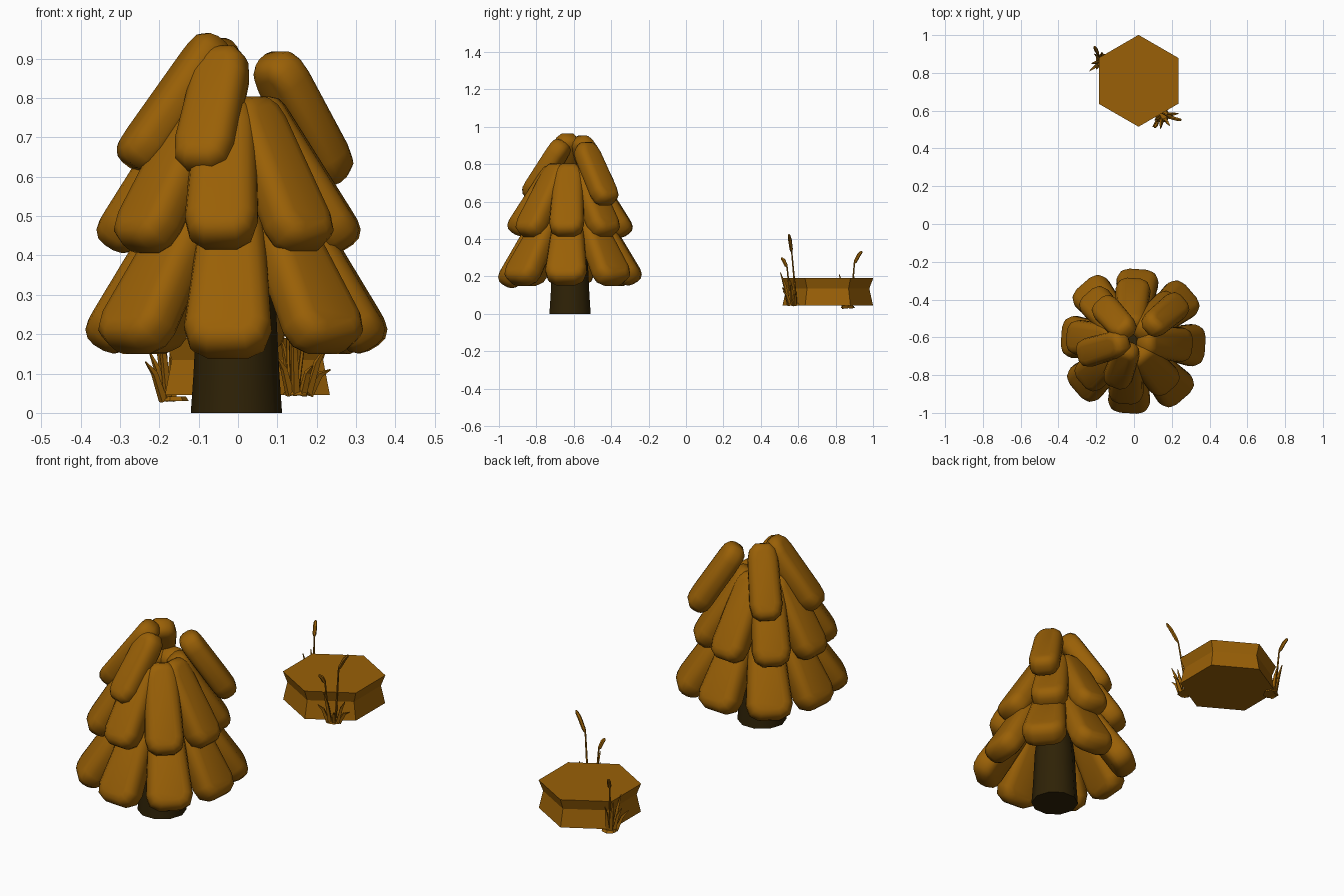
import bpy, bmesh, math
from mathutils import Vector

if "Cube" in bpy.data.objects:
    bpy.data.objects.remove(bpy.data.objects["Cube"])


def mat(name, rgb):
    m = bpy.data.materials.new(name)
    m.diffuse_color = (*rgb, 1)
    m.use_nodes = True
    m.node_tree.nodes["Principled BSDF"].inputs["Base Color"].default_value = m.diffuse_color
    return m


AMBER = mat("amber_brown", (0.32, 0.117, 0.002))
DARK = mat("dark_bark", (0.028, 0.016, 0.002))
TREE = Vector((-0.004, -0.62, 0))


def finish(bm, name, material, smooth=None):
    bmesh.ops.recalc_face_normals(bm, faces=bm.faces)
    me = bpy.data.meshes.new(name)
    bm.to_mesh(me)
    bm.free()
    ob = bpy.data.objects.new(name, me)
    me.materials.append(material)
    bpy.context.collection.objects.link(ob)
    if smooth:
        bpy.ops.object.select_all(action='DESELECT')
        ob.select_set(True)
        bpy.context.view_layer.objects.active = ob
        bpy.ops.object.shade_smooth_by_angle(angle=math.radians(smooth))
    return ob


def skin(bm, rings):
    """Bridge rings of points and cap both ends."""
    vs = [[bm.verts.new(p) for p in r] for r in rings]
    n = len(vs[0])
    for a, b in zip(vs, vs[1:]):
        for i in range(n):
            bm.faces.new((a[i], a[(i + 1) % n], b[(i + 1) % n], b[i]))
    bm.faces.new(vs[0][::-1])
    bm.faces.new(vs[-1])


def lathe(name, centre, profile, sides, material, start=0.0, smooth=None):
    bm = bmesh.new()
    skin(bm, [[Vector((centre[0] + r * math.cos(start + math.tau * i / sides),
                       centre[1] + r * math.sin(start + math.tau * i / sides), z))
               for i in range(sides)] for r, z in profile])
    return finish(bm, name, material, smooth)


def leaf(name, low, top, angle, w_low, w_top, thick):
    """Rounded slab hanging from top to low, facing outward at angle (degrees)."""
    low, top = Vector(low), Vector(top)
    a = math.radians(angle)
    axis = (low - top).normalized()
    side = Vector((-math.sin(a), math.cos(a), 0))
    side = (side - axis * side.dot(axis)).normalized()
    out = side.cross(axis)
    # outline with chamfered corners: (distance along axis, half width)
    length, cut = (low - top).length, 0.27
    half = [(0, w_top * (0.5 - cut)), (0.03, w_top * 0.43), (0.075, w_top * 0.5),
            (length - 0.075, w_low * 0.5), (length - 0.025, w_low * 0.43),
            (length, w_low * (0.5 - cut))]
    outline = half + [(d, -w) for d, w in reversed(half)]
    bm = bmesh.new()
    skin(bm, [[top + axis * d + side * w + out * (thick / 2 * s) for d, w in outline]
              for s in (-1, 1)])
    bmesh.ops.recalc_face_normals(bm, faces=bm.faces)
    rim = [e for e in bm.edges if any(len(f.verts) > 4 for f in e.link_faces)]
    bmesh.ops.bevel(bm, geom=rim, offset=thick * 0.38, segments=3,
                    profile=0.5, affect='EDGES', clamp_overlap=True)
    return finish(bm, name, AMBER, 60)


def tube(name, pts, radii, sides=5):
    """Tapering stalk through a few points."""
    pts = [Vector(p) for p in pts]
    bm = bmesh.new()
    rings = []
    for i, (p, r) in enumerate(zip(pts, radii)):
        d = (pts[min(i + 1, len(pts) - 1)] - pts[max(i - 1, 0)]).normalized()
        u = d.cross(Vector((0.3, 1, 0))).normalized()
        v = d.cross(u)
        rings.append([p + r * (u * math.cos(math.tau * k / sides) +
                               v * math.sin(math.tau * k / sides)) for k in range(sides)])
    skin(bm, rings)
    return finish(bm, name, AMBER)


# trunk
lathe("trunk", TREE, [(0.116, 0), (0.109, 0.1), (0.10, 0.28), (0.05, 0.66)], 10, DARK, smooth=40)


# lower and middle foliage tiers, eight hanging leaves each
def tier(name, shift, low, top, w_low, w_top, thick, diagonal=0.0, front_drop=0.0):
    for k in range(8):
        ang = -94 + 45 * k
        a = math.radians(ang)
        d = Vector((math.cos(a), math.sin(a), 0))
        c = TREE + Vector((shift, 0, 0))
        r = low[0] + diagonal * (k % 2)
        z = low[1] - front_drop * (k == 0)
        leaf(f"{name}_{k + 1}", c + d * r + Vector((0, 0, z)),
             c + d * top[0] + Vector((0, 0, top[1])), ang, w_low, w_top, thick)


tier("lower_leaf", 0, (0.347, 0.165), (0.135, 0.52), 0.222, 0.17, 0.12, 0.025, 0.015)
tier("middle_leaf", -0.02, (0.302, 0.42), (0.07, 0.79), 0.185, 0.16, 0.115, 0.005, -0.01)

# four crown leaves, with a gap at the front right
for i, (ang, low, top) in enumerate((
        (-110, (-0.097, -0.84, 0.62), (-0.03, -0.65, 0.92)),
        (195, (-0.275, -0.69, 0.63), (-0.05, -0.625, 0.95)),
        (130, (-0.17, -0.425, 0.63), (-0.035, -0.575, 0.94)),
        (40, (0.245, -0.415, 0.592), (0.083, -0.55, 0.905)))):
    leaf(f"crown_leaf_{i + 1}", low, top, ang, 0.155, 0.145, 0.105)

# six-sided slab with a pinched waist
lathe("hexagon_slab", (0.024, 0.758), [(0.242, 0.045), (0.222, 0.135), (0.243, 0.19)],
      6, AMBER, start=math.pi / 2)


# reed clumps on two sides of the slab
def clump(name, base, blades, cattails):
    b = Vector(base)
    lathe(name + "_foot", b, [(0.04, b.z), (0.032, b.z + 0.012)], 7, AMBER)
    for i, tip in enumerate(blades):
        t = Vector(tip)
        root = b + (t - b) * 0.35
        root.z = b.z
        mid = root.lerp(t, 0.5) + Vector((0, 0, 0.02))
        tube(f"{name}_blade_{i + 1}", (root, mid, t), (0.012, 0.009, 0.002), 4)
    for i, (root, neck, tip) in enumerate(cattails):
        root, neck, tip = Vector(root), Vector(neck), Vector(tip)
        tube(f"{name}_stem_{i + 1}", (root, root.lerp(neck, 0.5), neck), (0.006, 0.005, 0.004))
        tube(f"{name}_head_{i + 1}",
             (neck, neck.lerp(tip, 0.15), neck.lerp(tip, 0.6) + Vector((0, 0, 0.006)),
              neck.lerp(tip, 0.9), tip),
             (0.004, 0.009, 0.010, 0.008, 0.003), 6)


clump("front_reeds", (0.15, 0.575, 0.045),
      ((0.1, 0.515, 0.14), (0.14, 0.505, 0.22), (0.19, 0.52, 0.12),
       (0.225, 0.56, 0.17), (0.235, 0.585, 0.11), (0.11, 0.55, 0.19)),
      (((0.15, 0.59, 0.05), (0.185, 0.565, 0.33), (0.25, 0.55, 0.425)),
       ((0.13, 0.56, 0.05), (0.125, 0.54, 0.25), (0.11, 0.51, 0.3))))
clump("back_reeds", (-0.165, 0.865, 0.03),
      ((-0.235, 0.81, 0.13), (-0.225, 0.85, 0.155), (-0.21, 0.90, 0.2),
       (-0.17, 0.91, 0.17), (-0.2, 0.82, 0.21)),
      (((-0.18, 0.88, 0.04), (-0.19, 0.90, 0.27), (-0.21, 0.94, 0.335)),))
